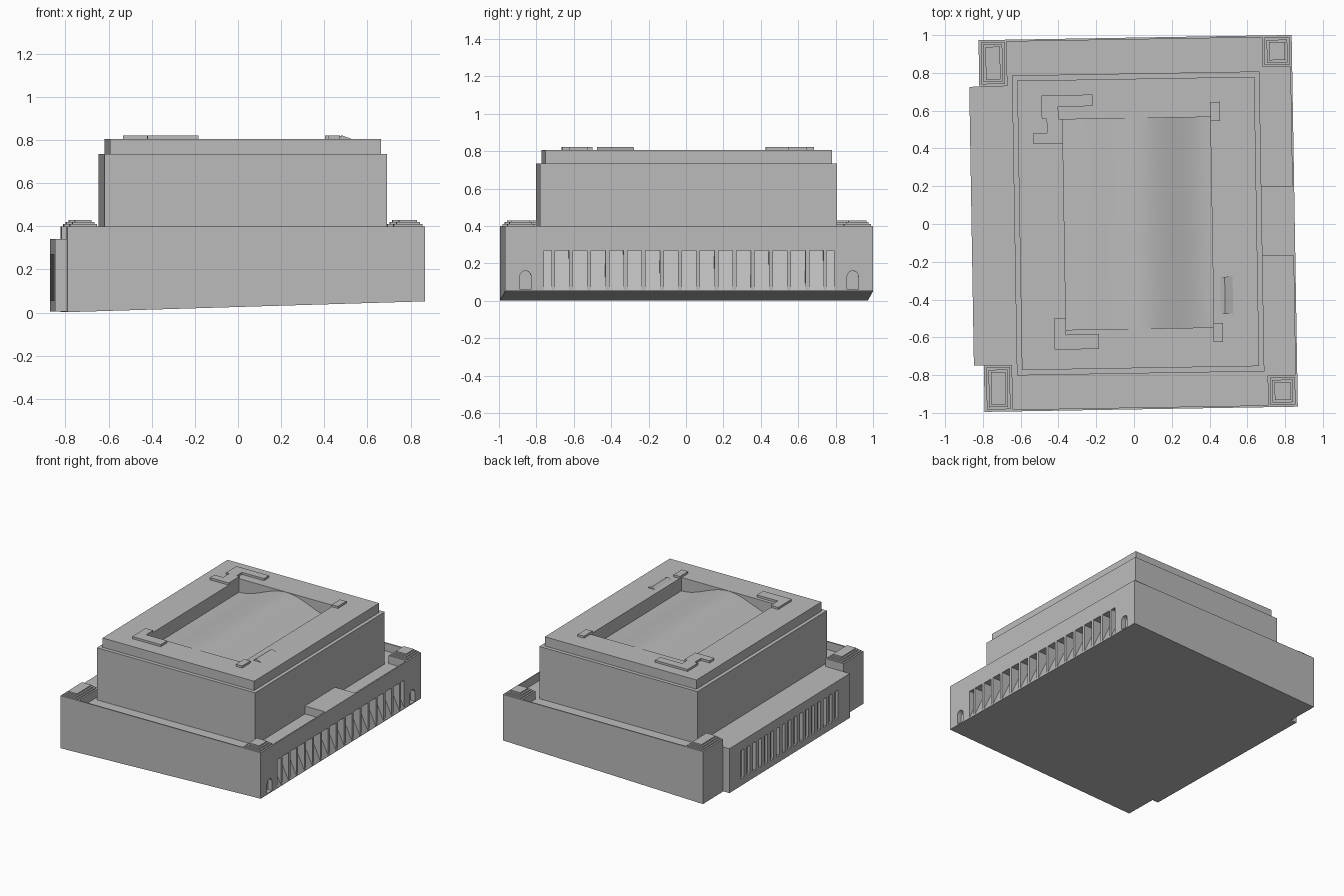
import bpy, bmesh, math
from mathutils import Matrix

cube = bpy.data.objects.get("Cube")
if cube:
    bpy.data.objects.remove(cube, do_unlink=True)

grey = bpy.data.materials.new("plain_grey")
grey.use_nodes = True
colour = (0.5, 0.5, 0.5, 1)
grey.diffuse_color = colour
grey.node_tree.nodes["Principled BSDF"].inputs["Base Color"].default_value = colour

# The whole unit is turned slightly about the vertical
PLACE = Matrix.Translation((0.022, 0.003, 0)) @ Matrix.Rotation(math.radians(0.95), 4, 'Z')
HX, HY = 0.829, 0.984        # base half sizes
DECK, RIM = 0.34, 0.40       # deck and rim heights


def prism(bm, outline, y0, y1):
    """Extrude an (x, z) outline along y."""
    a = [bm.verts.new((x, y0, z)) for x, z in outline]
    b = [bm.verts.new((x, y1, z)) for x, z in outline]
    n = len(outline)
    bm.faces.new(a)
    bm.faces.new(b[::-1])
    for i in range(n):
        bm.faces.new((a[i], b[i], b[(i + 1) % n], a[(i + 1) % n]))


def box(bm, x0, x1, y0, y1, z0, z1):
    prism(bm, [(x0, z0), (x1, z0), (x1, z1), (x0, z1)], y0, y1)


def finish(name, bm):
    bmesh.ops.recalc_face_normals(bm, faces=bm.faces)
    bm.transform(PLACE)
    mesh = bpy.data.meshes.new(name)
    bm.to_mesh(mesh)
    bm.free()
    ob = bpy.data.objects.new(name, mesh)
    bpy.context.collection.objects.link(ob)
    mesh.materials.append(grey)
    return ob


def boxes(name, *items):
    bm = bmesh.new()
    for item in items:
        box(bm, *item)
    return finish(name, bm)


def activate(ob):
    bpy.ops.object.select_all(action='DESELECT')
    ob.select_set(True)
    bpy.context.view_layer.objects.active = ob


def cut(ob, cutter):
    activate(ob)
    mod = ob.modifiers.new("cut", 'BOOLEAN')
    mod.operation = 'DIFFERENCE'
    mod.solver = 'EXACT'
    mod.object = cutter
    bpy.ops.object.modifier_apply(modifier=mod.name)


def discard(ob):
    bpy.data.objects.remove(ob, do_unlink=True)


# Base with a sloping underside
bm = bmesh.new()
prism(bm, [(-HX, 0.002), (HX, 0.052), (HX, DECK), (-HX, DECK)], -HY, HY)
base = finish("base", bm)

# Ramped air slots on the left wall
bm = bmesh.new()
ramp = [(HX + 0.02, 0.058), (HX, 0.058), (HX - 0.1, 0.27), (HX + 0.02, 0.27)]
for i in range(-7, 8):
    y = i * 0.0972
    prism(bm, ramp, y - 0.038, y + 0.038)
for s in (-1, 1):
    prism(bm, ramp, s * 0.755 - 0.02, s * 0.755 + 0.02)
slots = finish("slot_cutter", bm)
cut(base, slots)
discard(slots)

# Round-topped niches at the ends of the left wall
bm = bmesh.new()
for s in (-1, 1):
    arc = [(0.03 * math.cos(math.pi * k / 8), 0.13 + 0.03 * math.sin(math.pi * k / 8)) for k in range(9)]
    outline = arc + [(-0.03, 0.06), (0.03, 0.06)]
    near = [bm.verts.new((HX - 0.035, s * 0.875 + y, z)) for y, z in outline]
    face = bm.faces.new(near)
    ext = bmesh.ops.extrude_face_region(bm, geom=[face])
    for v in ext["geom"]:
        if isinstance(v, bmesh.types.BMVert):
            v.co.x += 0.06
niches = finish("niche_cutter", bm)
# Extruding keeps the first cap, so the cutter is closed
cut(base, niches)
discard(niches)

# Vent box on the right wall
vent = boxes("vent_box", (-0.882, -HX + 0.01, -0.738, 0.738, 0.004, DECK))
vents = boxes("vent_cutter", *[(-0.9, -0.86, i * 0.072 - 0.018, i * 0.072 + 0.018, 0.055, 0.27)
                               for i in range(-8, 9)])
cut(vent, vents)
discard(vents)

# Thin rim around three sides of the deck, and the bridge block
T = 0.01
boxes("rim",
      (-HX, HX, -HY, -HY + T, DECK, RIM),
      (-HX, HX, HY - T, HY, DECK, RIM),
      (HX - T, HX, -HY + T, HY - T, DECK, RIM))
boxes("bridge_block", (0.65, HX - T, -0.184, 0.184, DECK, RIM))

# Stepped corner posts
for side, x0, x1, depth in (("right", -HX, -0.68, 0.246), ("left", 0.672, HX, 0.168)):
    for end, s in (("front", -1), ("back", 1)):
        ya, yb = sorted((s * HY, s * (HY - depth)))
        tiers = [(x0, x1, ya, yb, DECK, RIM)]
        for k in range(1, 4):
            d, z = 0.012 * k, RIM + 0.01 * (k - 1)
            tiers.append((x0 + d, x1 - d, ya + d, yb - d, z, z + 0.01))
        boxes(f"{end}_{side}_post", *tiers)

# Tower and its cap
tower = boxes("tower", (-0.655, 0.655, -0.794, 0.794, DECK, 0.735))
cap = boxes("tower_cap", (-0.628, 0.628, -0.766, 0.766, 0.735, 0.805))

# Window in the cap with a humped floor
bm = bmesh.new()
prof = []
W = 0.391
for k in range(33):
    x = -W + 2 * W * k / 32
    drop = 0.1 * (1 - math.cos(math.pi * min(1, abs(x) / 0.39))) / 2
    prof.append((x, 0.803 - drop))
prism(bm, prof + [(W, 0.86), (-W, 0.86)], -0.557, 0.557)
window = finish("window_cutter", bm)
for ob in (tower, cap):
    cut(ob, window)
    activate(ob)
    bpy.ops.object.shade_smooth_by_angle(angle=math.radians(20))
discard(window)

# Raised clips around the window
Z0, Z1 = 0.805, 0.821
boxes("back_right_clip",
      (-0.501, -0.231, 0.625, 0.686, Z0, Z1),
      (-0.501, -0.413, 0.56, 0.625, Z0, Z1),
      (-0.475, -W, 0.486, 0.56, Z0, Z1),
      (-0.548, -W, 0.43, 0.486, Z0, Z1))
boxes("front_right_clip",
      (-0.453, -0.217, -0.661, -0.583, Z0, Z1),
      (-0.453, -W, -0.583, -0.497, Z0, Z1))
boxes("back_left_clip", (W, 0.443, 0.535, 0.637, Z0, Z1))
boxes("front_left_clip", (0.388, 0.44, -0.635, -0.535, Z0, Z1))

# Small ridge beside the window
bm = bmesh.new()
prism(bm, [(0.43, Z0), (0.495, Z0), (0.453, Z1)], -0.486, -0.29)
finish("ridge", bm)
